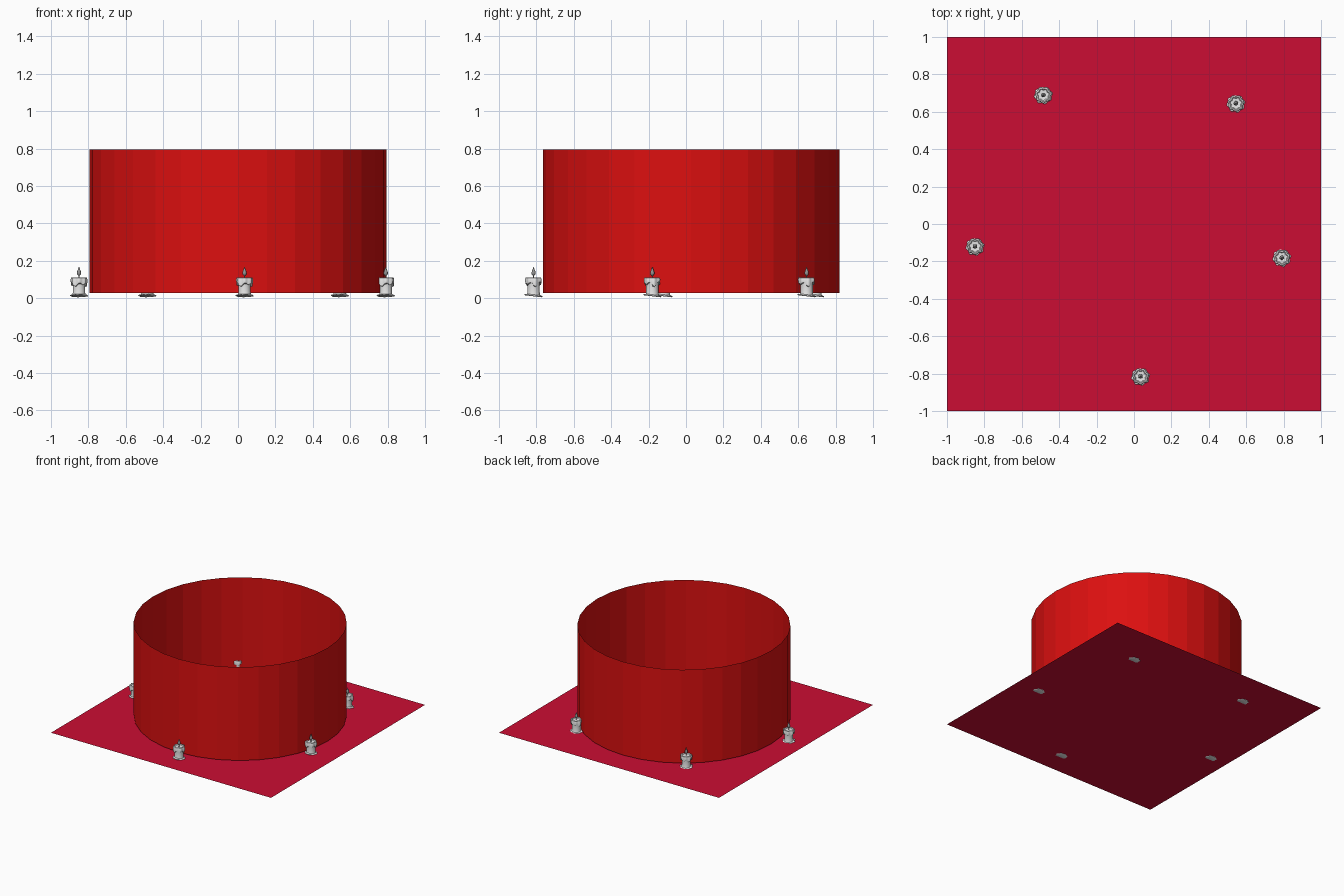
import bpy, bmesh
from math import sin, cos, pi, radians
from mathutils import Matrix

cube = bpy.data.objects.get("Cube")
if cube:
    bpy.data.objects.remove(cube)


def material(name, rgb):
    m = bpy.data.materials.new(name)
    m.use_nodes = True
    m.diffuse_color = (*rgb, 1)
    m.node_tree.nodes["Principled BSDF"].inputs["Base Color"].default_value = (*rgb, 1)
    return m


crimson = material("crimson", (0.6, 0.004, 0.033))
red = material("red", (0.72, 0.005, 0.005))
wax = material("wax", (0.8, 0.8, 0.8))
soot = material("soot grey", (0.3, 0.3, 0.3))

CANDLES = [(0.035, -0.815), (0.79, -0.18), (0.545, 0.645),
           (-0.485, 0.69), (-0.85, -0.12)]


def lathe(name, profile, mat, sides=20, warp=None):
    """Mesh turned from (radius, height) points; warp reshapes each ring point."""
    bm = bmesh.new()
    rings = []
    for i, (r, z) in enumerate(profile):
        ring = []
        for k in range(sides):
            a = 2 * pi * k / sides
            rr, zz = warp(i, a, r, z) if warp else (r, z)
            ring.append(bm.verts.new((rr * cos(a), rr * sin(a), zz)))
        rings.append(ring)
    for low, high in zip(rings, rings[1:]):
        for k in range(sides):
            n = (k + 1) % sides
            bm.faces.new((low[k], low[n], high[n], high[k]))
    bm.faces.new(rings[0][::-1])
    bm.faces.new(rings[-1])
    bmesh.ops.recalc_face_normals(bm, faces=bm.faces)
    mesh = bpy.data.meshes.new(name)
    bm.to_mesh(mesh)
    bm.free()
    mesh.materials.append(mat)
    return mesh


def drips(a):
    """Uneven melted edge, from 0 to 1 around the candle."""
    return 0.5 + 0.3 * sin(5 * a) + 0.2 * sin(3 * a + 1)


def collar_warp(i, a, r, z):
    if i < 2:
        z -= 0.028 * drips(a)
    return r + 0.003 * sin(7 * a), z


def puddle_warp(i, a, r, z):
    return r * (1 + 0.08 * sin(8 * a)), z


# Ground sheet
bpy.ops.mesh.primitive_plane_add(size=2, location=(0, 0, 0.012))
sheet = bpy.context.object
sheet.name = "ground_sheet"
sheet.data.materials.append(crimson)

# Open drum wall
bpy.ops.mesh.primitive_cylinder_add(vertices=32, radius=0.793, depth=0.767,
                                    end_fill_type='NOTHING',
                                    location=(0, 0.028, 0.411))
wall = bpy.context.object
wall.name = "drum_wall"
wall.data.materials.append(red)

# Candle parts, shared by all candles
body = lathe("candle_body", [(0.036, 0.015), (0.033, 0.03), (0.033, 0.07),
                             (0.036, 0.1)], wax)
collar = lathe("melted_collar", [(0.034, 0.088), (0.041, 0.09), (0.043, 0.1),
                                 (0.04, 0.109), (0.033, 0.111), (0.028, 0.105),
                                 (0.006, 0.103)], wax, 40, collar_warp)
puddle = lathe("wax_puddle", [(0.042, -0.003), (0.047, 0), (0.045, 0.003),
                              (0.036, 0.006)], wax, 32, puddle_warp)
puddle.transform(Matrix.Translation((0, 0, 0.013)) @ Matrix.Rotation(radians(-7), 4, 'X'))
wick = lathe("wick", [(0.003, 0.1), (0.002, 0.13)], soot, 6)
flame = lathe("flame", [(0.003, 0.119), (0.01, 0.126), (0.012, 0.134),
                        (0.009, 0.146), (0.004, 0.158), (0.001, 0.167)], soot, 10)

# Ring of candles
for x, y in CANDLES:
    for mesh in (body, collar, puddle, wick, flame):
        part = bpy.data.objects.new(mesh.name, mesh)
        part.location = (x, y, 0)
        bpy.context.collection.objects.link(part)

# Round the wax while keeping its rims crisp
for mesh in (body, collar, puddle, flame):
    ob = next(o for o in bpy.data.objects if o.data == mesh)
    bpy.ops.object.select_all(action='DESELECT')
    ob.select_set(True)
    bpy.context.view_layer.objects.active = ob
    bpy.ops.object.shade_smooth_by_angle(angle=radians(40))
